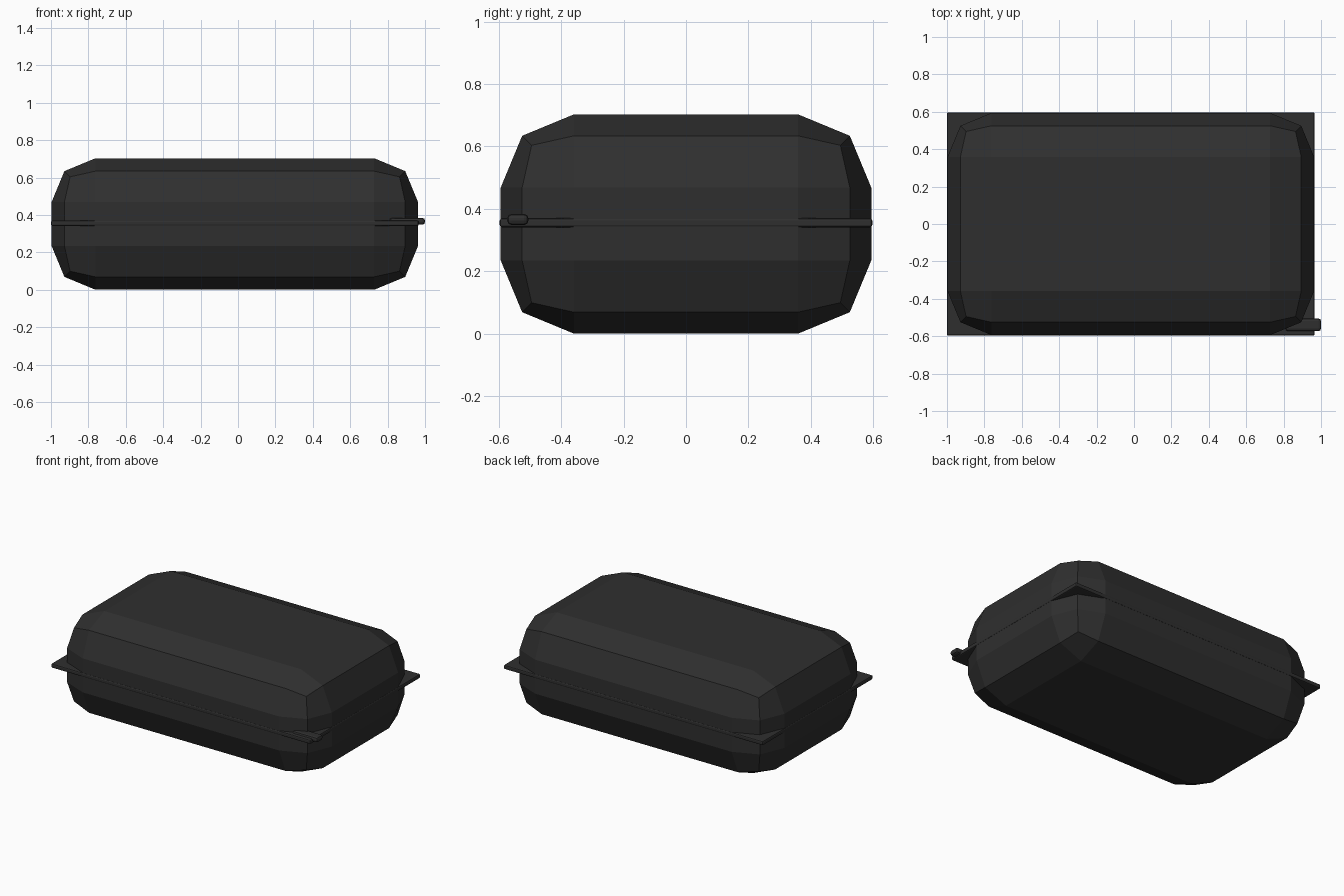
import bpy

if "Cube" in bpy.data.objects:
    bpy.data.objects.remove(bpy.data.objects["Cube"])

# Single dark fabric colour
black = bpy.data.materials.new("charcoal black")
black.diffuse_color = (0.028, 0.028, 0.028, 1)
black.use_nodes = True
black.node_tree.nodes["Principled BSDF"].inputs["Base Color"].default_value = black.diffuse_color


def rounded_box(name, lo, hi, width, segments):
    """Box between two corners with bevelled edges."""
    bpy.ops.mesh.primitive_cube_add(size=1, location=[(a + b) / 2 for a, b in zip(lo, hi)])
    ob = bpy.context.object
    ob.name = name
    ob.scale = [b - a for a, b in zip(lo, hi)]
    bpy.ops.object.transform_apply(location=False, rotation=False, scale=True)
    mod = ob.modifiers.new("edge", 'BEVEL')
    mod.width = width
    mod.segments = segments
    mod.limit_method = 'NONE'
    bpy.ops.object.modifier_apply(modifier=mod.name)
    ob.data.materials.append(black)
    return ob


# Case shell with wide faceted edges
rounded_box("case_body", (-0.997, -0.594, 0.0), (0.963, 0.594, 0.703), 0.235, 2)

# Zip band around the middle, square at the corners
rounded_box("zip_band", (-1.0, -0.597, 0.341), (0.966, 0.597, 0.37), 0.008, 2)

# Zip pull at the front right corner
rounded_box("zip_pull", (0.81, -0.573, 0.348), (1.0, -0.505, 0.384), 0.014, 2)
